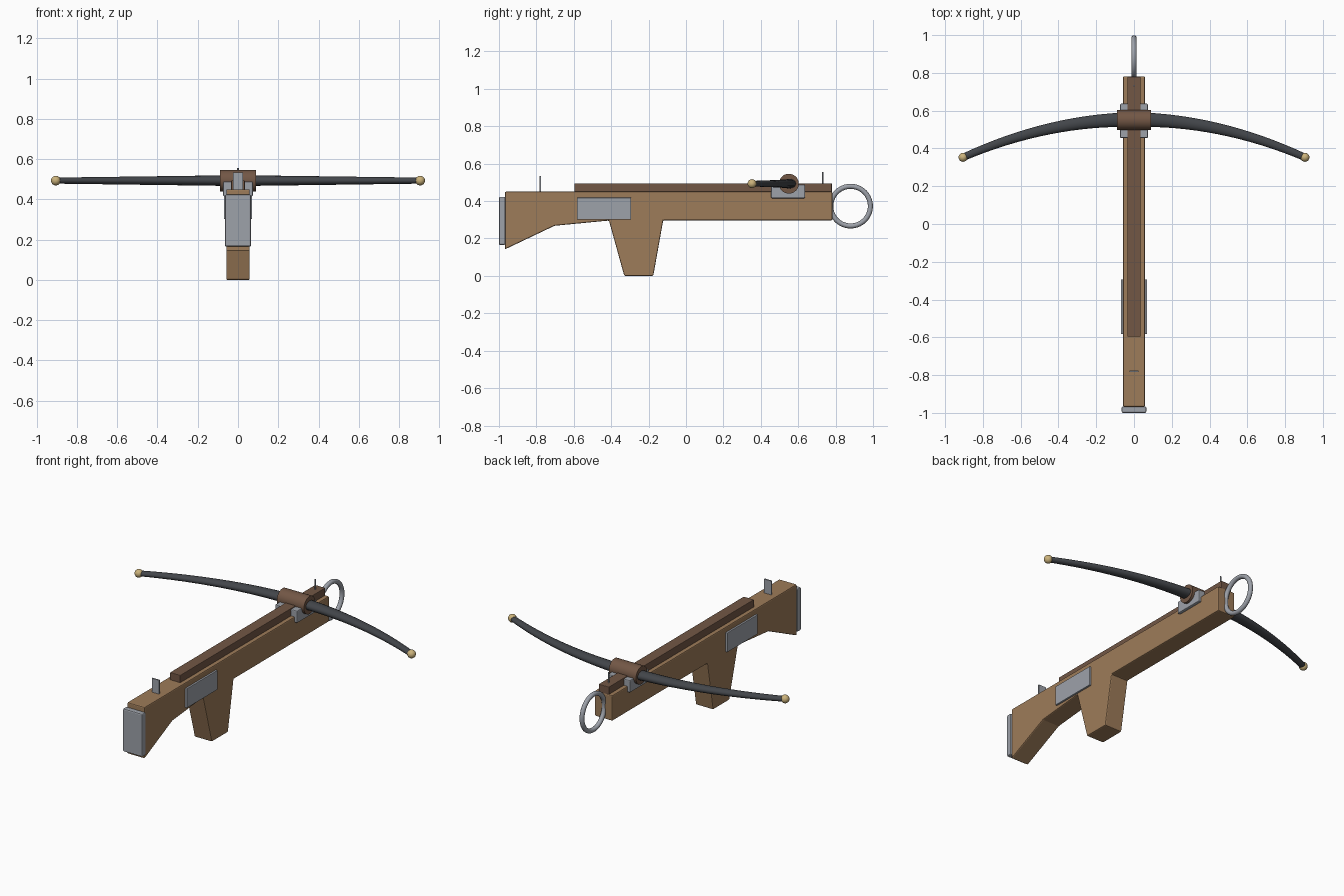
import bpy, bmesh, math
from mathutils import Vector

if "Cube" in bpy.data.objects:
    bpy.data.objects.remove(bpy.data.objects["Cube"])


def material(name, rgb):
    m = bpy.data.materials.new(name)
    m.diffuse_color = (*rgb, 1)
    m.use_nodes = True
    m.node_tree.nodes["Principled BSDF"].inputs["Base Color"].default_value = m.diffuse_color
    return m


WOOD = material("wood", (0.34, 0.20, 0.10))
DARK_WOOD = material("dark_wood", (0.17, 0.095, 0.06))
STEEL = material("steel", (0.34, 0.36, 0.40))
BLACK = material("dark_limb", (0.055, 0.06, 0.068))
BRASS = material("brass", (0.60, 0.45, 0.20))


def finish(obj, name, mat, bevel=0.0, smooth=False):
    obj.name = obj.data.name = name
    obj.data.materials.append(mat)
    if bevel:
        b = obj.modifiers.new("bevel", "BEVEL")
        b.width, b.segments = bevel, 2
        b.limit_method = "ANGLE"
        b.angle_limit = math.radians(20)
    if smooth:
        bpy.ops.object.select_all(action="DESELECT")
        obj.select_set(True)
        bpy.context.view_layer.objects.active = obj
        bpy.ops.object.shade_smooth_by_angle(angle=math.radians(35))
    return obj


def mesh_object(bm, name):
    bmesh.ops.recalc_face_normals(bm, faces=bm.faces)
    me = bpy.data.meshes.new(name)
    bm.to_mesh(me)
    bm.free()
    obj = bpy.data.objects.new(name, me)
    bpy.context.collection.objects.link(obj)
    return obj


def box(name, mat, x, y, z, bevel=0.0):
    """Box from (min, max) ranges on each axis."""
    bm = bmesh.new()
    bmesh.ops.create_cube(bm, size=1)
    for v in bm.verts:
        v.co = Vector([(r[0] + r[1]) / 2 + c * (r[1] - r[0])
                       for c, r in zip(v.co, (x, y, z))])
    return finish(mesh_object(bm, name), name, mat, bevel)


# Stock with grip: side profile extruded across x
profile = [(-0.968, 0.45), (0.782, 0.45), (0.782, 0.297), (-0.122, 0.297),
           (-0.175, 0.0), (-0.33, 0.0), (-0.412, 0.296), (-0.703, 0.268),
           (-0.968, 0.142)]
bm = bmesh.new()
face = bm.faces.new([bm.verts.new((-0.058, y, z)) for y, z in profile])
ext = bmesh.ops.extrude_face_region(bm, geom=[face])["geom"]
bmesh.ops.translate(bm, vec=(0.116, 0, 0),
                    verts=[g for g in ext if isinstance(g, bmesh.types.BMVert)])
finish(mesh_object(bm, "stock"), "stock", WOOD, 0.006)

# Rail, butt plate, limb bracket
box("rail", DARK_WOOD, (-0.034, 0.034), (-0.596, 0.78), (0.44, 0.494), 0.003)
box("butt_plate", STEEL, (-0.065, 0.065), (-1.0, -0.966), (0.165, 0.423), 0.007)
box("limb_bracket", STEEL, (-0.074, 0.074), (0.455, 0.637), (0.415, 0.489), 0.006)

# Side plates
for side, s in (("left", -1), ("right", 1)):
    box(side + "_side_plate", STEEL, sorted((s * 0.055, s * 0.069)),
        (-0.583, -0.293), (0.302, 0.418), 0.002)

# Sights
box("rear_sight", STEEL, (-0.024, 0.024), (-0.783, -0.775), (0.445, 0.533))
bpy.ops.mesh.primitive_cylinder_add(vertices=12, radius=0.004, depth=0.08,
                                    location=(0, 0.732, 0.515))
finish(bpy.context.object, "front_sight", STEEL, smooth=True)

# Hub wrapped round the middle of the bow
bpy.ops.mesh.primitive_cylinder_add(vertices=32, radius=0.053, depth=0.18,
                                    location=(0, 0.55, 0.493),
                                    rotation=(0, math.pi / 2, 0))
finish(bpy.context.object, "limb_hub", DARK_WOOD, smooth=True)

# Bow: elliptical section swept along a parabola, tapering to the tips
STEPS, SIDES, SPAN, DROP = 32, 16, 0.905, 0.2
bm = bmesh.new()
rings = []
for i in range(STEPS + 1):
    t = -1 + 2 * i / STEPS
    centre = Vector((SPAN * t, 0.553 - DROP * t * t, 0.493))
    normal = Vector((2 * DROP * t, SPAN, 0)).normalized()
    wide = 0.039 - 0.020 * abs(t)
    high = 0.027 - 0.012 * abs(t)
    rings.append([bm.verts.new(centre + normal * wide * math.cos(a)
                               + Vector((0, 0, high * math.sin(a))))
                  for a in (2 * math.pi * k / SIDES for k in range(SIDES))])
for a, b in zip(rings, rings[1:]):
    for k in range(SIDES):
        n = (k + 1) % SIDES
        bm.faces.new((a[k], a[n], b[n], b[k]))
bm.faces.new(rings[0])
bm.faces.new(rings[-1])
finish(mesh_object(bm, "bow_limbs"), "bow_limbs", BLACK, smooth=True)

# Brass tips
for side, s in (("left", -1), ("right", 1)):
    bpy.ops.mesh.primitive_uv_sphere_add(segments=20, ring_count=12, radius=0.024,
                                         location=(s * SPAN, 0.353, 0.493))
    finish(bpy.context.object, side + "_tip", BRASS, smooth=True)

# Foot stirrup ring
bpy.ops.mesh.primitive_torus_add(major_radius=0.106, minor_radius=0.0135,
                                 major_segments=40, minor_segments=12,
                                 location=(0, 0.88, 0.373),
                                 rotation=(0, math.pi / 2, 0))
finish(bpy.context.object, "stirrup_ring", STEEL, smooth=True)
